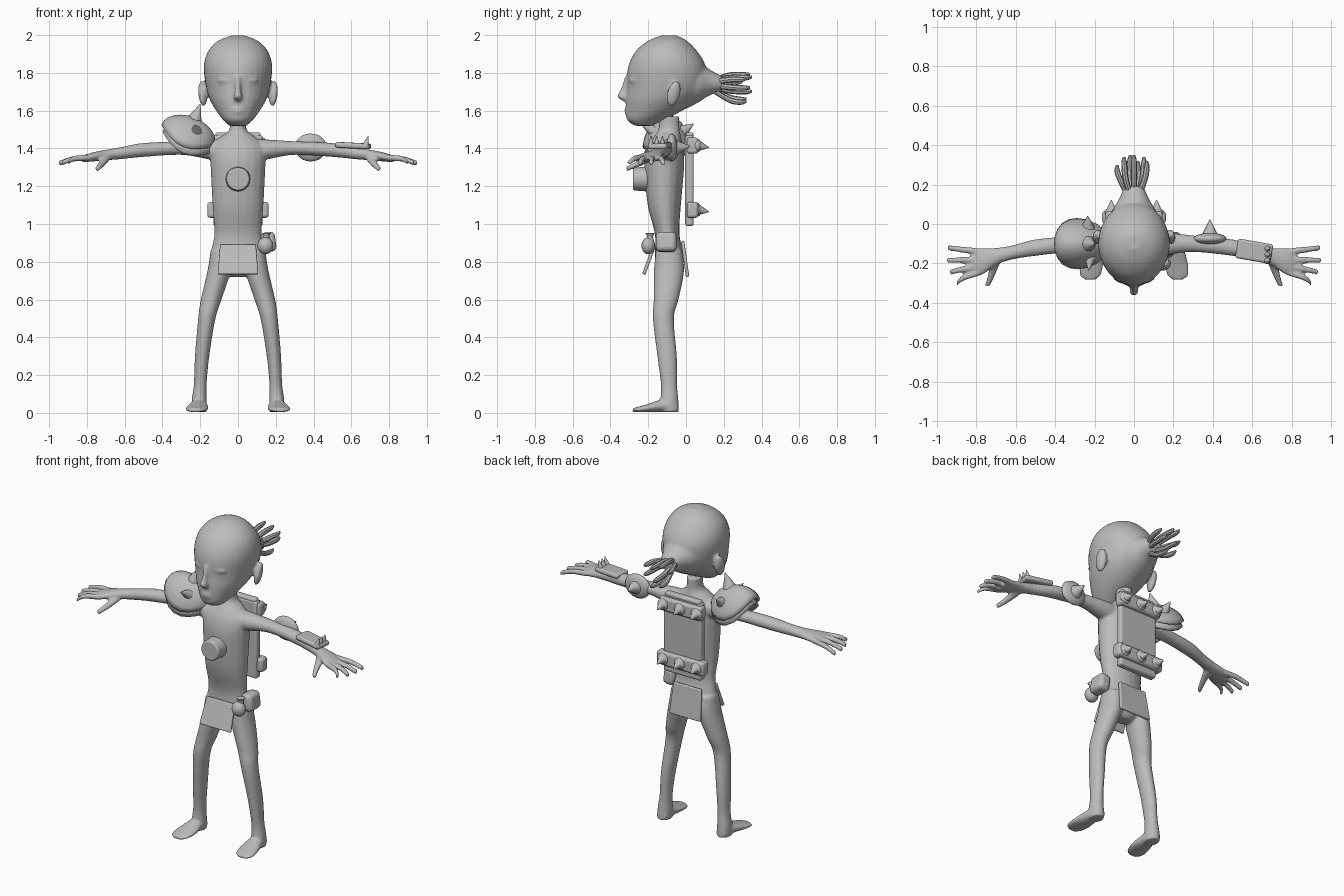
import bpy, bmesh, math
from mathutils import Vector, Matrix, Euler

old = bpy.data.objects.get("Cube")
if old:
    bpy.data.objects.remove(old, do_unlink=True)

grey = bpy.data.materials.new("plain_grey")
grey.use_nodes = True
GREY = (0.5, 0.5, 0.5, 1)
grey.diffuse_color = GREY
grey.node_tree.nodes["Principled BSDF"].inputs["Base Color"].default_value = GREY


def tube(bm, rings, axis="Z", n=20, steps=4):
    """Smooth loft through elliptical rings (x, y, z, radius u, radius v)."""
    r = [Vector(p) for p in rings]
    r = [r[0]] + r + [r[-1]]
    path = []
    for a, b, c, d in zip(r, r[1:], r[2:], r[3:]):
        for k in range(steps):
            t = k / steps
            path.append(0.5 * (2 * b + (c - a) * t + (2 * a - 5 * b + 4 * c - d) * t * t
                               + (3 * b - a - 3 * c + d) * t ** 3))
    path.append(r[-1])
    u, v = {"X": (1, 2), "Y": (0, 2), "Z": (0, 1)}[axis]
    loops = []
    for p in path:
        loop = []
        for i in range(n):
            a = math.tau * i / n
            co = [p[0], p[1], p[2]]
            co[u] += p[3] * math.cos(a)
            co[v] += p[4] * math.sin(a)
            loop.append(bm.verts.new(co))
        loops.append(loop)
    for lo, hi in zip(loops, loops[1:]):
        for i in range(n):
            bm.faces.new((lo[i], lo[i - 1], hi[i - 1], hi[i]))
    bm.faces.new(loops[0])
    bm.faces.new(loops[-1][::-1])


def place(loc, size, rot=(0, 0, 0)):
    turn = Euler([math.radians(a) for a in rot])
    return Matrix.LocRotScale(Vector(loc), turn, Vector(size))


def ball(bm, loc, size, rot=(0, 0, 0)):
    bmesh.ops.create_uvsphere(bm, u_segments=20, v_segments=12, radius=1,
                              matrix=place(loc, size, rot))


def box(bm, loc, size, rot=(0, 0, 0)):
    return bmesh.ops.create_cube(bm, size=1, matrix=place(loc, size, rot))["verts"]


def spike(bm, base, tip, radius, tip_radius=0.002, n=10):
    base, tip = Vector(base), Vector(tip)
    d = tip - base
    m = Matrix.Translation((base + tip) / 2) @ d.to_track_quat("Z", "Y").to_matrix().to_4x4()
    bmesh.ops.create_cone(bm, cap_ends=True, segments=n, radius1=radius,
                          radius2=tip_radius, depth=d.length, matrix=m)


def finish(bm, name, bevel=0, thick=0, voxel=0):
    bmesh.ops.recalc_face_normals(bm, faces=bm.faces)
    mesh = bpy.data.meshes.new(name)
    bm.to_mesh(mesh)
    bm.free()
    mesh.materials.append(grey)
    ob = bpy.data.objects.new(name, mesh)
    bpy.context.collection.objects.link(ob)
    bpy.ops.object.select_all(action="DESELECT")
    ob.select_set(True)
    bpy.context.view_layer.objects.active = ob
    bpy.ops.object.shade_smooth_by_angle(angle=math.radians(40))
    if thick:
        ob.modifiers.new("Thickness", "SOLIDIFY").thickness = thick
    if bevel:
        m = ob.modifiers.new("Rounding", "BEVEL")
        m.width, m.segments = bevel, 3
    if voxel:
        m = ob.modifiers.new("Fuse", "REMESH")
        m.mode, m.voxel_size, m.use_smooth_shade = "VOXEL", voxel, True
        m = ob.modifiers.new("Blend", "SMOOTH")
        m.factor, m.iterations = 0.5, 4
    return ob


# Body: torso, arms, hands, legs and feet fused into one skin
bm = bmesh.new()
tube(bm, [(0, -.09, 1.57, .042, .055), (0, -.09, 1.5, .046, .056), (0, -.1, 1.455, .1, .075),
          (0, -.11, 1.4, .145, .095), (0, -.115, 1.3, .145, .105), (0, -.115, 1.1, .135, .088),
          (0, -.1, .95, .125, .065), (0, -.09, .85, .14, .075), (0, -.09, .76, .1, .07),
          (0, -.09, .72, .04, .04)])
for s in (-1, 1):
    tube(bm, [(s * .08, -.1, 1.39, .06, .06), (s * .16, -.1, 1.395, .058, .052),
              (s * .3, -.1, 1.402, .042, .036), (s * .5, -.12, 1.392, .042, .037),
              (s * .62, -.145, 1.375, .036, .032), (s * .7, -.165, 1.365, .044, .028),
              (s * .77, -.19, 1.355, .068, .024), (s * .82, -.2, 1.345, .062, .018)], "X")
    for y0, x1, y1 in ((-.14, .945, -.12), (-.18, .95, -.185), (-.215, .935, -.245), (-.245, .9, -.305)):
        tube(bm, [(s * .78, y0, 1.352, .017, .017), (s * .87, (y0 + y1) / 2, 1.345, .016, .016),
                  (s * x1, y1, 1.322, .014, .014)], "X", 10)
    tube(bm, [(s * .7, -.18, 1.355, .03, .022), (s * .72, -.25, 1.32, .02, .018),
              (s * .745, -.315, 1.292, .014, .014)], "Y", 10)
    tube(bm, [(s * .085, -.09, .86, .06, .07), (s * .1, -.09, .75, .062, .08),
              (s * .142, -.105, .6, .055, .066), (s * .165, -.12, .5, .046, .056),
              (s * .19, -.1, .3, .038, .052), (s * .2, -.09, .15, .034, .043),
              (s * .205, -.088, .07, .04, .048), (s * .205, -.088, .004, .04, .05)])
    tube(bm, [(s * .205, -.045, .03, .03, .026), (s * .208, -.12, .038, .045, .034),
              (s * .215, -.2, .026, .06, .022), (s * .222, -.255, .018, .056, .014),
              (s * .222, -.283, .014, .03, .01)], "Y")
finish(bm, "body", voxel=.008)

# Head with nose, ears and the tapering hair knot
bm = bmesh.new()
for_head = [(1.52, -.27, -.18, .045), (1.55, -.312, -.12, .078), (1.6, -.318, -.02, .116),
            (1.66, -.318, .06, .15), (1.72, -.312, .1, .168), (1.8, -.312, .11, .18),
            (1.86, -.297, .095, .178), (1.92, -.262, .055, .155), (1.97, -.2, .005, .105),
            (1.998, -.13, -.05, .035)]
tube(bm, [(0, (f + b) / 2, z, w, (b - f) / 2) for z, f, b, w in for_head], n=32)
tube(bm, [(0, -.02, 1.75, .13, .15), (0, .06, 1.75, .115, .11), (0, .12, 1.75, .08, .072),
          (0, .17, 1.745, .058, .048), (0, .19, 1.745, .05, .042)], "Y")
tube(bm, [(0, -.31, 1.78, .012, .014), (0, -.328, 1.71, .014, .02), (0, -.338, 1.675, .024, .026),
          (0, -.318, 1.65, .014, .016)], n=12)
for s in (-1, 1):
    ball(bm, (0, -.312, 1.6 + s * .008), (.035, .014, .011))
    ball(bm, (s * .065, -.282, 1.76), (.045, .02, .014), (0, 0, s * 18))
    ball(bm, (s * .187, -.065, 1.69), (.022, .036, .07), (-12, s * 8, s * 15))
finish(bm, "head", voxel=.009)

# Hair strands fanning out of the knot
bm = bmesh.new()
for x, z, y in ((-.085, 1.75, .3), (-.05, 1.79, .34), (-.02, 1.7, .35), (.0, 1.775, .35),
                (.02, 1.645, .32), (.05, 1.72, .34), (.065, 1.765, .32), (-.04, 1.66, .32)):
    dz = z - 1.74
    tube(bm, [(x * .4, .15, 1.742 + dz * .4, .016, .016), (x * .85, .23, 1.742 + dz * .9, .016, .016),
              (x, y - .03, z, .014, .014), (x, y, z + .003, .006, .006)], "Y", 8)
finish(bm, "hair_strands")

# Right shoulder armour: two curved shells, then spikes
for name, loc, size in (("shoulder_shell_upper", (-.265, -.1, 1.47), (.152, .13, .1)),
                        ("shoulder_shell_lower", (-.265, -.1, 1.435), (.145, .12, .1))):
    bm = bmesh.new()
    ball(bm, (0, 0, 0), (1, 1, 1))
    bmesh.ops.delete(bm, geom=[v for v in bm.verts if v.co.z < -.01], context="VERTS")
    for v in bm.verts:
        v.co.z -= .65 * v.co.y ** 2
    bm.transform(place(loc, size, (0, 22, 0)))
    finish(bm, name, thick=.014)
bm = bmesh.new()
spike(bm, (-.235, -.1, 1.54), (-.2, -.1, 1.635), .045)
spike(bm, (-.22, -.17, 1.49), (-.23, -.235, 1.525), .032)
spike(bm, (-.235, -.02, 1.49), (-.235, .04, 1.53), .036)
finish(bm, "shoulder_spikes")

# Left upper arm plate with a rear spike
bm = bmesh.new()
ball(bm, (.385, -.075, 1.405), (.085, .03, .074))
spike(bm, (.385, -.055, 1.405), (.385, .022, 1.412), .042)
finish(bm, "arm_plate")

# Left forearm guard
bm = bmesh.new()
box(bm, (.61, -.138, 1.415), (.18, .1, .03), (0, 3, -10))
finish(bm, "forearm_guard", bevel=.012)
bm = bmesh.new()
for y in (-.185, -.155, -.125):
    spike(bm, (.675, y, 1.415), (.69, y, 1.465), .018)
finish(bm, "forearm_spikes")

# Chest disc
bm = bmesh.new()
spike(bm, (0, -.2, 1.238), (0, -.28, 1.238), .066, .06, 32)
finish(bm, "chest_disc", bevel=.008)

# Backpack panel, cross bars and spikes
bm = bmesh.new()
box(bm, (0, .018, 1.23), (.26, .045, .48))
finish(bm, "backpack_panel", bevel=.012)
for name, z, half in (("backpack_top_bar", 1.415, .145), ("backpack_bottom_bar", 1.075, .162)):
    bm = bmesh.new()
    box(bm, (0, .035, z), (half * 2, .06, .085))
    finish(bm, name, bevel=.015)
    bm = bmesh.new()
    for x in (-.115, 0, .115):
        ball(bm, (x, .06, z), (.036, .022, .036))
        spike(bm, (x, .06, z), (x, .122, z - .01), .032)
    finish(bm, name + "_spikes")
bm = bmesh.new()
box(bm, (0, .02, 1.47), (.24, .04, .03))
finish(bm, "backpack_top_roll", bevel=.012)

# Loincloth flaps, wider at the hem
for name, y, z, h, tilt in (("front_flap", -.195, .812, .165, -20), ("back_flap", -.005, .815, .19, 8)):
    bm = bmesh.new()
    for v in box(bm, (0, 0, 0), (.2, .018, h)):
        v.co.x *= 1.07 if v.co.z < 0 else .95
    bm.transform(place((0, y, z), (1, 1, 1), (tilt, 0, 0)))
    finish(bm, name, bevel=.006)

# Left hip pouches
bm = bmesh.new()
box(bm, (.162, -.105, .905), (.075, .11, .105), (0, -8, 0))
finish(bm, "hip_pouch", bevel=.024)
bm = bmesh.new()
ball(bm, (.145, -.2, .885), (.042, .036, .045))
tube(bm, [(.15, -.19, .9, .025, .025), (.15, -.19, .93, .016, .016), (.152, -.19, .952, .024, .024)], n=12)
finish(bm, "drawstring_pouch")
